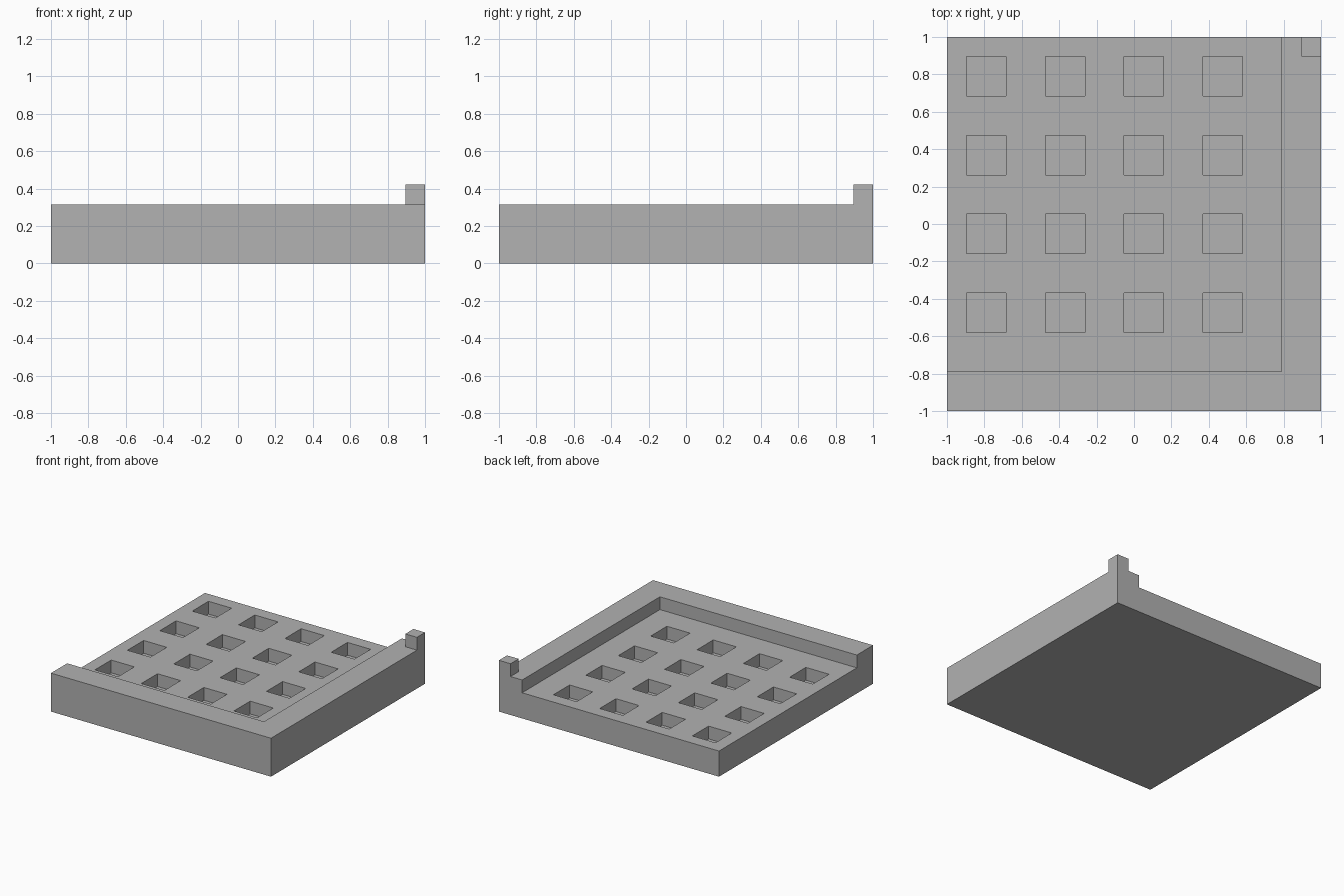
import bpy
import bmesh

cube = bpy.data.objects.get("Cube")
if cube:
    bpy.data.objects.remove(cube, do_unlink=True)

U = 2 / 19                      # one module of the layout
RIM = 1 - 2 * U                 # inner edge of the raised rim
FLOOR, RIM_TOP, POST_TOP = 2 * U, 3 * U, 4 * U
STARTS = [-1 + U * (1 + 4 * i) for i in range(4)]   # pocket edges along x

grey = bpy.data.materials.new("plain grey")
grey.use_nodes = True
colour = (0.445, 0.445, 0.445, 1)
grey.diffuse_color = colour
grey.node_tree.nodes["Principled BSDF"].inputs["Base Color"].default_value = colour


def finish(name, bm):
    bmesh.ops.recalc_face_normals(bm, faces=bm.faces)
    mesh = bpy.data.meshes.new(name)
    bm.to_mesh(mesh)
    bm.free()
    mesh.materials.append(grey)
    obj = bpy.data.objects.new(name, mesh)
    bpy.context.collection.objects.link(obj)
    return obj


def prism(outline, bottom, top):
    """Extrude a flat outline between two heights."""
    bm = bmesh.new()
    face = bm.faces.new([bm.verts.new((x, y, bottom)) for x, y in outline])
    result = bmesh.ops.extrude_face_region(bm, geom=[face], use_keep_orig=True)
    verts = [v for v in result["geom"] if isinstance(v, bmesh.types.BMVert)]
    bmesh.ops.translate(bm, verts=verts, vec=(0, 0, top - bottom))
    return bm


def in_pocket(value):
    return any(s < value < s + 2 * U for s in STARTS)


# Base slab, sliced along the pocket edges
slab = prism([(-1, -1), (1, -1), (1, 1), (-1, 1)], 0, FLOOR)
for start in STARTS:
    for edge in (start, start + 2 * U):
        for co, normal in (((edge, 0, 0), (1, 0, 0)), ((0, -edge, 0), (0, 1, 0))):
            geom = slab.verts[:] + slab.edges[:] + slab.faces[:]
            bmesh.ops.bisect_plane(slab, geom=geom, plane_co=co, plane_no=normal)

# Square pockets sunk into the slab, aligned to the back right corner
pockets = []
for face in slab.faces:
    c = face.calc_center_median()
    if c.z > FLOOR - 0.001 and in_pocket(c.x) and in_pocket(-c.y):
        pockets.append(face)
sunk = bmesh.ops.extrude_face_region(slab, geom=pockets)
bmesh.ops.translate(slab, vec=(0, 0, -U),
                    verts=[v for v in sunk["geom"] if isinstance(v, bmesh.types.BMVert)])
bmesh.ops.delete(slab, geom=[f for f in pockets if f.is_valid], context="FACES_ONLY")
finish("base_slab", slab)

# Raised rim along the front and left edges
finish("corner_rim", prism([(-1, -1), (1, -1), (1, 1), (RIM, 1), (RIM, -RIM), (-1, -RIM)],
                           FLOOR, RIM_TOP))

# Small post on the back end of the rim
finish("corner_post", prism([(1 - U, 1 - U), (1, 1 - U), (1, 1), (1 - U, 1)],
                            RIM_TOP, POST_TOP))
